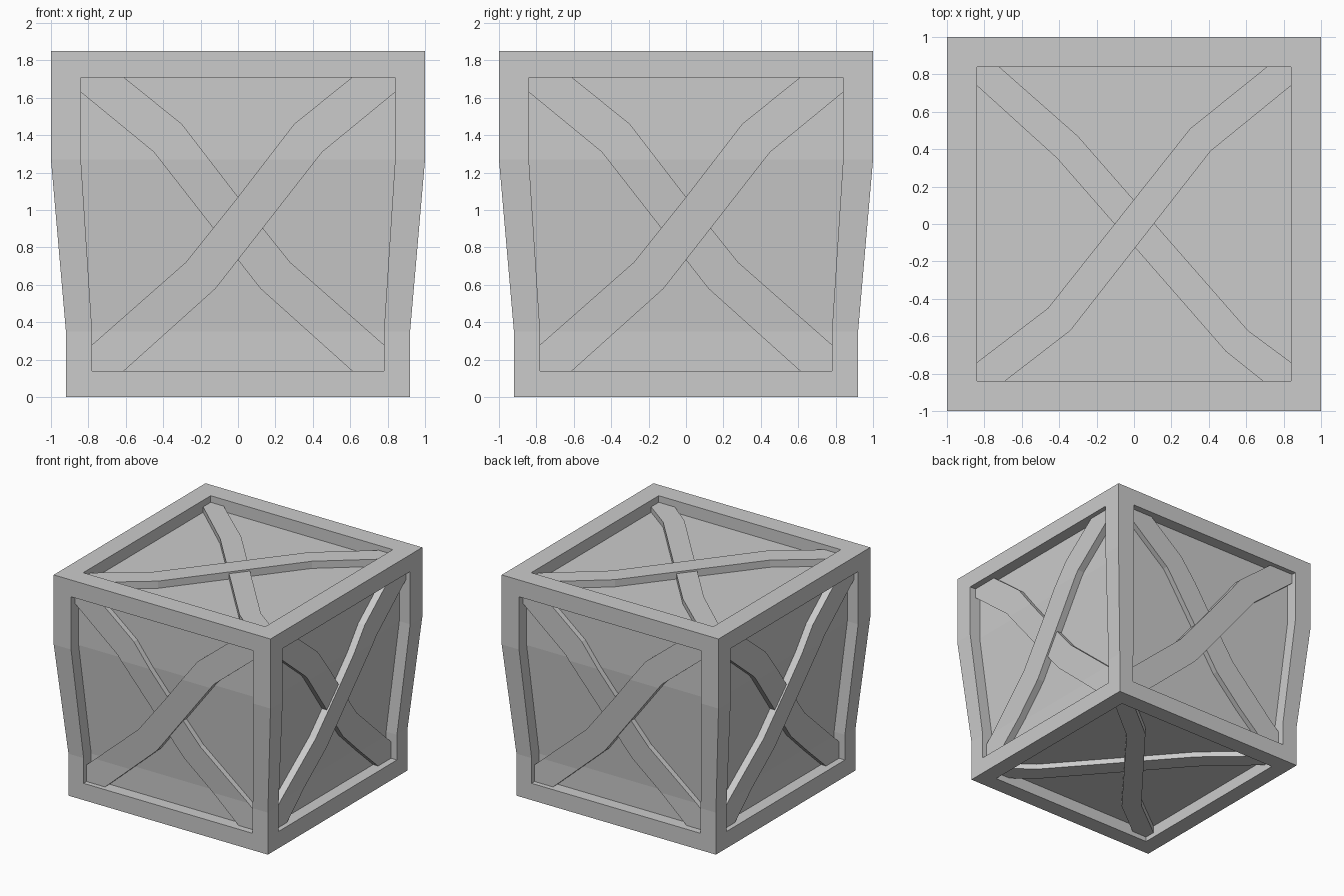
import bpy, bmesh
from mathutils import Matrix, Vector
from math import pi

if "Cube" in bpy.data.objects:
    bpy.data.objects.remove(bpy.data.objects["Cube"])

H = 1.85          # crate height
DEPTH = 0.10      # panel recess
Z1, Z2 = 0.35, 1.27   # heights where the sides taper


def half_width(z):
    t = min(max((z - Z1) / (Z2 - Z1), 0), 1)
    return 0.92 + 0.08 * t


def side_map(u, v, d):      # front wall, follows the taper
    return Vector((u, -(half_width(v) - d), v))


def top_map(u, v, d):
    return Vector((u, v, H - d))


def bottom_map(u, v, d):
    return Vector((u, v, d))


def finish(name, bm):
    bmesh.ops.remove_doubles(bm, verts=bm.verts, dist=1e-4)
    bmesh.ops.recalc_face_normals(bm, faces=bm.faces)
    me = bpy.data.meshes.new(name)
    bm.to_mesh(me)
    bm.free()
    ob = bpy.data.objects.new(name, me)
    bpy.context.collection.objects.link(ob)
    return ob


def add_recessed_face(bm, outer, inner, to3d, rot):
    """Flat border, recess walls and inset panel of one crate side."""
    def ring(pts, d):
        return [bm.verts.new(rot @ to3d(u, v, d)) for u, v in pts]
    rings = [ring(outer, 0), ring(inner, 0), ring(inner, DEPTH)]
    n = len(outer)
    for a, b in zip(rings, rings[1:]):
        for i in range(n):
            j = (i + 1) % n
            bm.faces.new((a[i], a[j], b[j], b[i]))
    p = rings[2]
    for i in range(n // 2 - 1):       # panel, one quad per row
        bm.faces.new((p[i], p[i + 1], p[n - 2 - i], p[n - 1 - i])
                     if n == 4 else (p[-i], p[i + 1], p[i + 2], p[n - 1 - i]))


def add_plank(name, outline, top, to3d, rot, scale=1.0):
    """Bent plank standing on the panel, its outer face 'top' below the rim."""
    bm = bmesh.new()
    f = bm.faces.new([bm.verts.new((u * scale, v * scale, 0)) for u, v in outline])
    if to3d is side_map:
        for z in (Z1, Z2):
            bmesh.ops.bisect_plane(bm, geom=bm.verts[:] + bm.edges[:] + bm.faces[:],
                                   plane_co=(0, z, 0), plane_no=(0, 1, 0))
    bmesh.ops.triangulate(bm, faces=bm.faces[:])
    ext = bmesh.ops.extrude_face_region(bm, geom=bm.faces[:])
    raised = {v for v in ext["geom"] if isinstance(v, bmesh.types.BMVert)}
    for v in bm.verts:
        v.co = rot @ to3d(v.co.x, v.co.y, top if v in raised else DEPTH + 0.002)
    bmesh.ops.dissolve_limit(bm, angle_limit=0.01, verts=bm.verts, edges=bm.edges)
    return finish(name, bm)


def mirrored(right):      # closed loop from its right half, bottom to top
    return right + [(-u, v) for u, v in reversed(right)]


def square(r):
    return [(-r, -r), (r, -r), (r, r), (-r, r)]


side_outer = mirrored([(0.92, 0), (0.92, Z1), (1, Z2), (1, H)])
side_inner = mirrored([(0.78, 0.14), (0.78, Z1), (0.84, Z2), (0.84, 1.71)])
# start the loops at the lower left corner
side_outer = side_outer[-1:] + side_outer[:-1]
side_inner = side_inner[-1:] + side_inner[:-1]

quarter = [Matrix.Rotation(k * pi / 2, 3, 'Z') for k in range(4)]
ident = quarter[0]

# crate shell: frame borders and recessed panels
bm = bmesh.new()
for r in quarter:
    add_recessed_face(bm, side_outer, side_inner, side_map, r)
add_recessed_face(bm, square(1), square(0.84), top_map, ident)
add_recessed_face(bm, square(0.92), square(0.78), bottom_map, ident)
finish("crate_shell", bm)

# crossed planks on the four walls
side_plank = [(-0.78, 0.14), (-0.61, 0.14), (-0.12, 0.58), (0.13, 0.90), (0.45, 1.31),
              (0.84, 1.63), (0.84, 1.71), (0.61, 1.71), (0.30, 1.46), (0, 1.07),
              (-0.28, 0.72), (-0.78, 0.28)]
side_under = [(-u, v) for u, v in side_plank]
for k, r in enumerate(quarter):
    add_plank(f"side_plank_over_{k}", side_plank, 0.04, side_map, r)
    add_plank(f"side_plank_under_{k}", side_under, 0.055, side_map, r)

# crossed planks on lid and base
lid_plank = [(-0.84, -0.84), (-0.69, -0.84), (-0.34, -0.57), (0.41, 0.39), (0.84, 0.74),
             (0.84, 0.84), (0.71, 0.84), (0.30, 0.51), (-0.46, -0.45), (-0.84, -0.74)]
lid_under = [(-0.84, 0.84), (-0.84, 0.74), (-0.41, 0.35), (0.49, -0.68), (0.69, -0.84),
             (0.84, -0.84), (0.84, -0.74), (0.61, -0.57), (-0.30, 0.47), (-0.72, 0.84)]
for name, to3d, s in (("lid", top_map, 1), ("base", bottom_map, 0.78 / 0.84)):
    add_plank(f"{name}_plank_over", lid_plank, 0.04, to3d, ident, s)
    add_plank(f"{name}_plank_under", lid_under, 0.055, to3d, ident, s)
